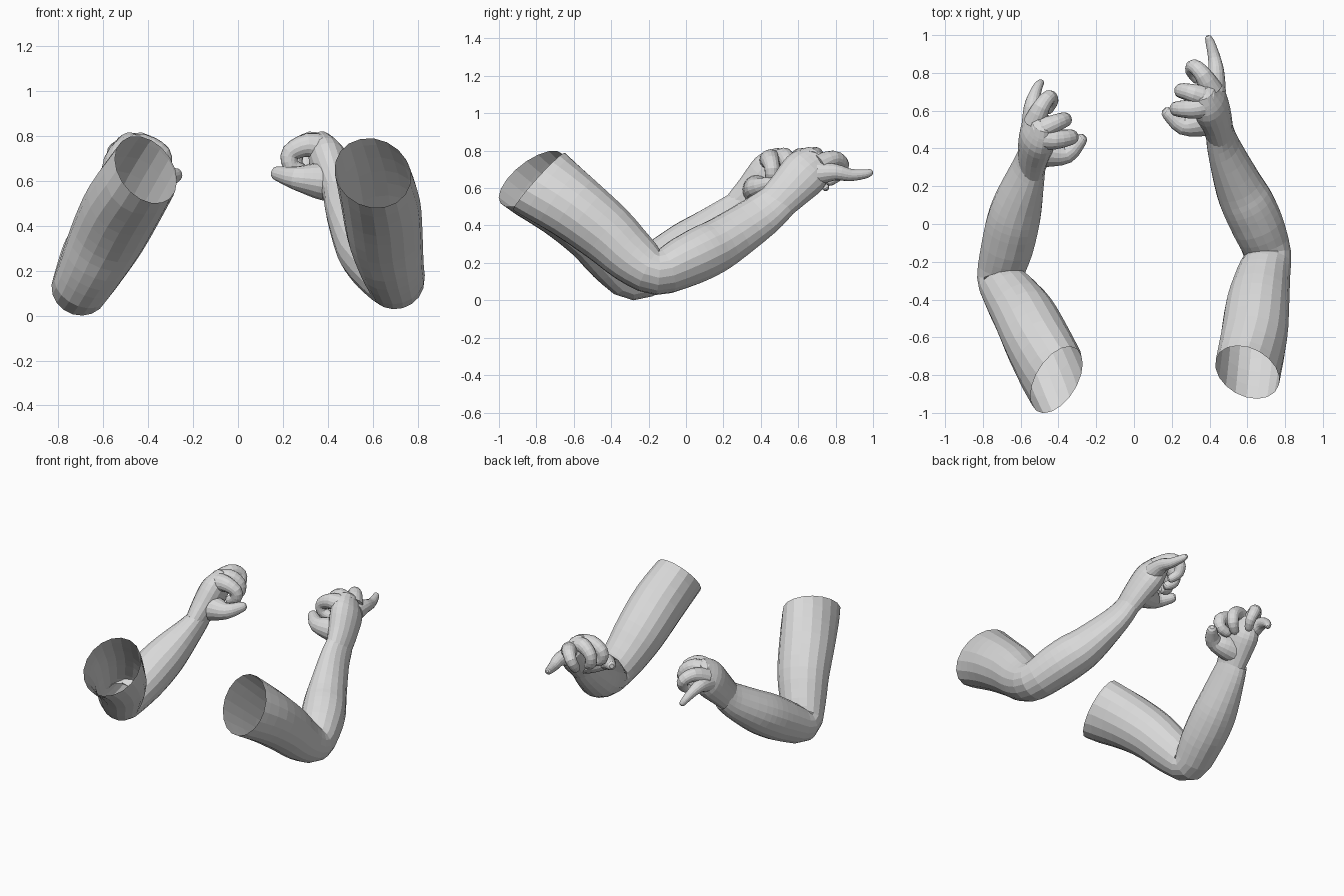
import bpy, bmesh, math
from mathutils import Vector, Matrix

cube = bpy.data.objects.get("Cube")
if cube:
    bpy.data.objects.remove(cube, do_unlink=True)

grey = bpy.data.materials.new("plain grey")
grey.use_nodes = True
grey.diffuse_color = (0.7, 0.7, 0.7, 1)
bsdf = next(n for n in grey.node_tree.nodes if n.type == 'BSDF_PRINCIPLED')
bsdf.inputs["Base Color"].default_value = grey.diffuse_color


def spline(a, b, c, d, t):
    """Catmull-Rom blend between b and c."""
    return 0.5 * (2 * b + (c - a) * t + (2 * a - 5 * b + 4 * c - d) * t * t
                  + (3 * b - a - 3 * c + d) * t ** 3)


def tube(name, path, side, sides=16, steps=3, start=None, closed=True, pose=None):
    """Skin a smooth elliptical tube along (centre, half width, half depth) stations."""
    keys = [(Vector(p), Vector((rw, rd, 0))) for p, rw, rd in path]
    last = len(keys) - 1
    centres, radii = [], []
    for i in range(last):
        ids = [max(i - 1, 0), i, i + 1, min(i + 2, last)]
        for s in range(steps):
            for out, k in ((centres, 0), (radii, 1)):
                out.append(spline(*[keys[j][k] for j in ids], s / steps))
    centres.append(keys[-1][0])
    radii.append(keys[-1][1])
    if closed:  # rounded end
        way = (centres[-1] - centres[-2]).normalized()
        end, rad = centres[-1], radii[-1]
        for a in (35, 65):
            centres.append(end + way * rad.x * math.sin(math.radians(a)))
            radii.append(rad * math.cos(math.radians(a)))
    bm = bmesh.new()
    rings, side = [], Vector(side)
    for i, (c, r) in enumerate(zip(centres, radii)):
        t = centres[min(i + 1, len(centres) - 1)] - centres[max(i - 1, 0)]
        if i == 0 and start:
            t = Vector(start)
        t.normalize()
        u = (side - t * side.dot(t)).normalized()
        v = t.cross(u)
        if not (i == 0 and start):
            side = u
        angles = [math.tau * k / sides for k in range(sides)]
        rings.append([bm.verts.new(c + u * r.x * math.cos(a) + v * r.y * math.sin(a))
                      for a in angles])
    for lo, hi in zip(rings, rings[1:]):
        for k in range(sides):
            n = (k + 1) % sides
            bm.faces.new((lo[k], lo[n], hi[n], hi[k]))
    if closed:
        bm.faces.new(rings[-1])
        bm.faces.new(rings[0][::-1])
    if pose:
        bm.transform(pose)
        if pose.determinant() < 0:
            bmesh.ops.reverse_faces(bm, faces=bm.faces[:])
    mesh = bpy.data.meshes.new(name)
    bm.to_mesh(mesh)
    bm.free()
    mesh.materials.append(grey)
    obj = bpy.data.objects.new(name, mesh)
    bpy.context.collection.objects.link(obj)


# Arm thickness from the open upper end to the wrist
girth = [(.163, .215), (.175, .185), (.168, .165), (.145, .145), (.128, .118),
         (.14, .138), (.14, .145), (.125, .138), (.083, .12), (.068, .105)]
left_line = [(.60, -.785, .635), (.635, -.60, .50), (.655, -.42, .355), (.683, -.28, .225),
             (.705, -.155, .148), (.655, -.01, .205), (.605, .10, .26), (.555, .20, .315),
             (.475, .40, .452), (.45, .50, .535)]
right_line = [(-.41, -.825, .65), (-.505, -.635, .50), (-.58, -.485, .355), (-.655, -.375, .21),
              (-.705, -.28, .12), (-.67, -.12, .20), (-.64, .01, .28), (-.61, .12, .35),
              (-.56, .28, .465), (-.54, .35, .525)]


def arm(name, line, side, start):
    tube(name, [(p, w, d) for p, (w, d) in zip(line, girth)], side,
         sides=18, start=start, closed=False)


arm("left_arm", left_line, (.92, .14, .38), (.12, .76, -.66))
arm("right_arm", right_line, (.90, .05, -.44), (-.56, .56, -.61))

# Palm and fingers, laid out for the left hand
palm = [((.458, .47, .51), .066, .103), ((.435, .55, .59), .082, .115),
        ((.405, .635, .68), .09, .13), ((.385, .69, .73), .068, .11)]
fingers = {
    "thumb": ([(.42, .56, .59), (.345, .54, .602), (.255, .525, .613), (.18, .585, .632)],
              (.085, .078, .052, .034)),
    "index_finger": ([(.38, .63, .74), (.31, .61, .76), (.235, .61, .725),
                      (.235, .61, .67), (.28, .62, .645)], (.07, .053, .042, .037, .032)),
    "middle_finger": ([(.39, .67, .74), (.32, .69, .77), (.258, .705, .73),
                       (.255, .70, .67), (.29, .68, .64)], (.066, .05, .041, .036, .03)),
    "ring_finger": ([(.41, .71, .72), (.365, .79, .755), (.318, .835, .725),
                     (.305, .81, .67), (.33, .77, .64)], (.062, .046, .038, .033, .028)),
}
# The little finger points out on the left hand and dips on the right
little_radii = (.062, .044, .033, .025, .02)
left_little = [(.425, .71, .68), (.435, .80, .685), (.425, .88, .67),
               (.405, .955, .675), (.396, .98, .682)]
right_little = [(.42, .70, .68), (.415, .79, .69), (.395, .85, .665),
                (.37, .895, .625), (.355, .91, .60)]


def hand(label, little, pose):
    tube(label + "_palm", palm, (.92, .14, .38), sides=18, pose=pose)
    for name, (points, radii) in fingers.items():
        tube(label + "_" + name, [(p, r, r) for p, r in zip(points, radii)],
             (.3, .5, .8), pose=pose)
    tube(label + "_little_finger", [(p, r, r) for p, r in zip(little, little_radii)],
         (1, 0, 0), pose=pose)


hand("left", left_little, Matrix.Identity(4))
mirror = Matrix.Diagonal((-1, 1, 1, 1))
turn = Matrix.Rotation(math.radians(7), 4, 'Z') @ Matrix.Rotation(math.radians(2), 4, 'X')
hand("right", right_little, Matrix.Translation(Vector(right_line[-1]) - Vector((0, .02, 0)))
     @ turn @ mirror @ Matrix.Translation(-Vector(left_line[-1])))
